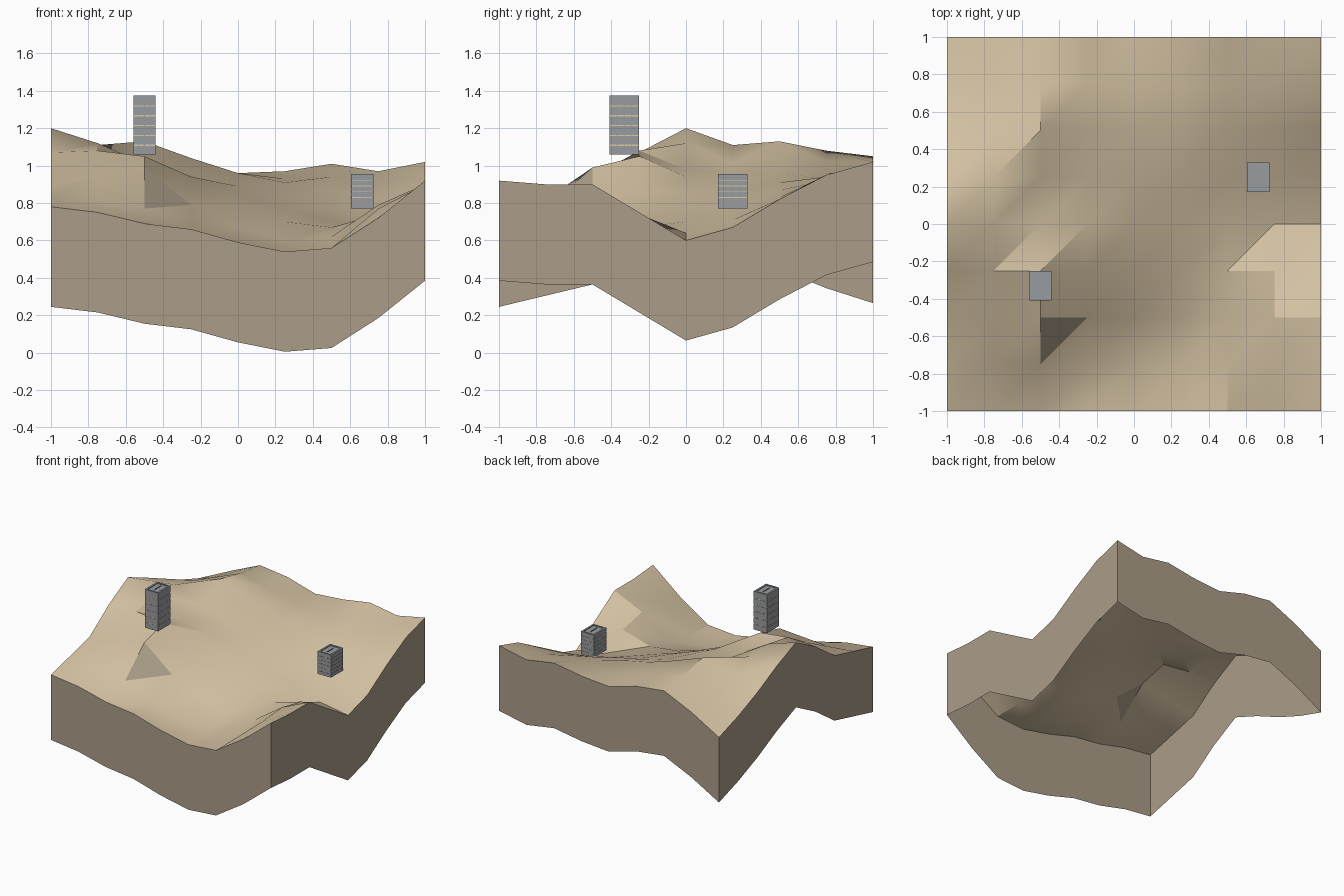
import bpy
import bmesh

default_cube = bpy.data.objects.get("Cube")
if default_cube:
    bpy.data.objects.remove(default_cube, do_unlink=True)


def make_material(name, red, green, blue):
    colour = (red, green, blue, 1)
    material = bpy.data.materials.new(name)
    material.use_nodes = True
    material.diffuse_color = colour
    shader = material.node_tree.nodes["Principled BSDF"]
    shader.inputs["Base Color"].default_value = colour
    shader.inputs["Roughness"].default_value = 0.9
    return material


sand = make_material("sand", 0.65, 0.53, 0.36)
cliff = make_material("cliff brown", 0.41, 0.34, 0.25)
concrete = make_material("concrete grey", 0.315, 0.335, 0.35)
warm_window = make_material("warm window", 0.74, 0.6, 0.34)


def finish_object(name, bm, materials):
    mesh = bpy.data.meshes.new(name)
    bmesh.ops.recalc_face_normals(bm, faces=bm.faces)
    bm.to_mesh(mesh)
    bm.free()
    for material in materials:
        mesh.materials.append(material)
    thing = bpy.data.objects.new(name, mesh)
    bpy.context.collection.objects.link(thing)
    return thing


# Terrain heights in hundredths, rows from front to back
HEIGHT_ROWS = [
    [78, 75, 69, 66, 59, 54, 56, 72, 92],
    [84, 82, 77, 66, 57, 53, 56, 77, 90],
    [90, 94, 99, 79, 67, 60, 62, 79, 90],
    [107, 108, 105, 88, 77, 70, 67, 74, 75],
    [120, 112, 98, 94, 85, 77, 70, 64, 60],
    [110, 111, 101, 95, 89, 83, 77, 71, 67],
    [98, 105, 113, 104, 96, 91, 87, 83, 82],
    [88, 98, 108, 102, 96, 93, 94, 92, 95],
    [80, 94, 105, 102, 95, 97, 101, 97, 102],
]
SKIRT_DEPTH = 0.535
STEEP = 0.68


def build_terrain():
    bm = bmesh.new()
    last = len(HEIGHT_ROWS) - 1
    grid = [
        [bm.verts.new((2 * i / last - 1, 2 * j / last - 1, height / 100))
         for i, height in enumerate(row)]
        for j, row in enumerate(HEIGHT_ROWS)
    ]
    # Surface triangles, all split along the same diagonal
    for j in range(last):
        for i in range(last):
            near_left, near_right = grid[j][i], grid[j][i + 1]
            far_left, far_right = grid[j + 1][i], grid[j + 1][i + 1]
            bm.faces.new((near_left, near_right, far_right))
            bm.faces.new((near_left, far_right, far_left))
    # Skirt walls that follow the rim, open underneath
    rim = [edge for edge in bm.edges if edge.is_boundary]
    extruded = bmesh.ops.extrude_edge_only(bm, edges=rim)["geom"]
    lower = [item for item in extruded if isinstance(item, bmesh.types.BMVert)]
    bmesh.ops.translate(bm, verts=lower, vec=(0, 0, -SKIRT_DEPTH))
    terrain = finish_object("terrain", bm, [sand, cliff])
    bpy.ops.object.select_all(action="DESELECT")
    terrain.select_set(True)
    bpy.context.view_layer.objects.active = terrain
    bpy.ops.object.shade_smooth_by_angle()
    # Steep faces are flat, bare cliff
    for face in terrain.data.polygons:
        if abs(face.normal.z) < STEEP:
            face.material_index = 1
            face.use_smooth = False


def add_box(bm, centre, size, material_index=0):
    verts = bmesh.ops.create_cube(bm, size=1)["verts"]
    bmesh.ops.scale(bm, vec=size, verts=verts)
    bmesh.ops.translate(bm, vec=centre, verts=verts)
    for face in {face for vert in verts for face in vert.link_faces}:
        face.material_index = material_index


def build_tower(name, x, y, base, height, floors=6):
    width, depth = 0.12, 0.16
    storey = height / floors
    band = storey * 0.12
    rim, parapet, post = 0.014, 0.006, 0.003
    bm = bmesh.new()
    for floor in range(floors):
        # Solid storey, lowered on the last floor to leave a parapet
        bottom = base + floor * storey
        is_top = floor == floors - 1
        body = storey - (parapet if is_top else band)
        add_box(bm, (x, y, bottom + body / 2), (width, depth, body))
        if is_top:
            continue
        # Recessed window band, divided by slim posts
        level = bottom + storey - band / 2
        add_box(bm, (x, y, level), (width - 0.004, depth - 0.004, band), 1)
        for step in (-1, 0, 1):
            add_box(bm, (x + step * width / 4, y, level), (post, depth, band))
            add_box(bm, (x, y + step * depth / 4, level), (width, post, band))
    # Low parapet around the roof
    roof = base + height - parapet / 2
    for side in (-1, 1):
        add_box(bm, (x + side * (width - rim) / 2, y, roof),
                (rim, depth, parapet))
        add_box(bm, (x, y + side * (depth - rim) / 2, roof),
                (width, rim, parapet))
    # Roof ridge
    add_box(bm, (x, y, roof), (post, depth / 2, parapet))
    finish_object(name, bm, [concrete, warm_window])


build_terrain()
build_tower("tall_tower", -0.5, -0.33, 1.06, 0.315)
build_tower("short_tower", 0.665, 0.25, 0.77, 0.185)
